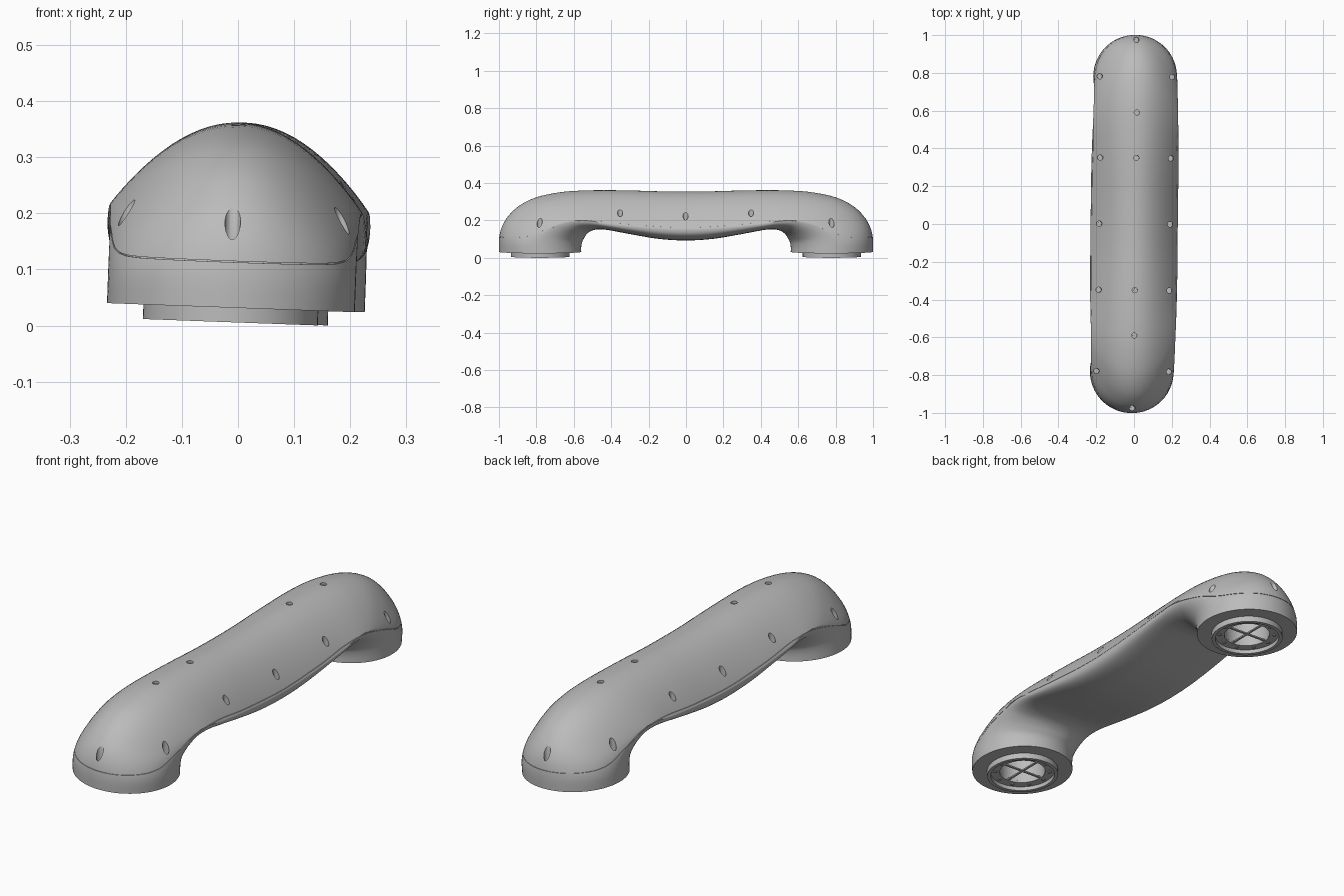
import bpy, bmesh, math
from mathutils import Matrix, Vector

if "Cube" in bpy.data.objects:
    bpy.data.objects.remove(bpy.data.objects["Cube"])

GREY = (0.5, 0.5, 0.5, 1)
mat = bpy.data.materials.new("satin grey")
mat.use_nodes = True
mat.diffuse_color = GREY
mat.node_tree.nodes["Principled BSDF"].inputs["Base Color"].default_value = GREY

LEG_Y = 0.78
BORE_R = 0.1
parts = []


def finish(bm, name, keep=True):
    me = bpy.data.meshes.new(name)
    bm.to_mesh(me)
    bm.free()
    ob = bpy.data.objects.new(name, me)
    bpy.context.collection.objects.link(ob)
    me.materials.append(mat)
    if keep:
        parts.append(ob)
    else:
        ob.hide_render = True
    return ob


def loft(rings):
    """Skin closed rings of equal length and cap both ends."""
    bm = bmesh.new()
    rows = [[bm.verts.new(p) for p in ring] for ring in rings]
    n = len(rows[0])
    for a, b in zip(rows, rows[1:]):
        for i in range(n):
            j = (i + 1) % n
            bm.faces.new((a[i], a[j], b[j], b[i]))
    bm.faces.new(rows[0])
    bm.faces.new(rows[-1])
    bmesh.ops.recalc_face_normals(bm, faces=bm.faces)
    return bm


def smooth_path(pts, steps):
    """Catmull-Rom through tuples of any length."""
    out = []
    for k in range(len(pts) - 1):
        p0, p1, p2 = pts[max(k - 1, 0)], pts[k], pts[k + 1]
        p3 = pts[min(k + 2, len(pts) - 1)]
        for s in range(steps):
            t = s / steps
            out.append([b + 0.5 * t * (c - a + t * (2 * a - 5 * b + 4 * c - d
                        + t * (3 * (b - c) + d - a)))
                        for a, b, c, d in zip(p0, p1, p2, p3)])
    return out + [list(pts[-1])]


def cut(target, cutter):
    mod = target.modifiers.new("cut", 'BOOLEAN')
    mod.operation = 'DIFFERENCE'
    mod.solver = 'EXACT'
    mod.object = cutter
    bpy.context.view_layer.objects.active = target
    bpy.ops.object.modifier_apply(modifier=mod.name)


def add_cylinder(bm, r, x, y, z0, z1, sides=24):
    bmesh.ops.create_cone(bm, cap_ends=True, segments=sides, radius1=r, radius2=r,
                          depth=z1 - z0,
                          matrix=Matrix.Translation((x, y, (z0 + z1) / 2)))


# Arched body: outer y, outer z, inner y, inner z, half width, widest point,
# inner squareness, outer roundness (2 = circle, 1 = parabola)
half = [
    (-1.0, .032, -.56, .032, .221, .5, 2, 2),
    (-1.0, .10, -.56, .06, .221, .5, 2, 2),
    (-.985, .165, -.555, .085, .221, .49, 2, 1.65),
    (-.95, .224, -.545, .105, .221, .46, 2.1, 1.3),
    (-.89, .28, -.535, .122, .222, .41, 2.2, 1.12),
    (-.80, .324, -.52, .137, .223, .36, 2.3, 1.06),
    (-.68, .35, -.50, .148, .225, .30, 2.5, 1.04),
    (-.56, .36, -.47, .154, .227, .24, 2.7, 1.04),
    (-.42, .362, -.42, .152, .229, .19, 2.9, 1.04),
    (-.28, .36, -.28, .126, .231, .22, 3, 1.04),
    (-.14, .356, -.14, .103, .231, .25, 3, 1.04),
    (0, .355, 0, .095, .231, .26, 3, 1.04),
]
stations = half + [(-a, b, -c, *rest) for a, b, c, *rest in half[-2::-1]]


def section(st, n=80):
    yo, zo, yi, zi, w, f, e, q = st
    inner, outer = Vector((0, yi, zi)), Vector((0, yo, zo))
    ring = []
    for i in range(n):
        a = math.tau * i / n
        c, s = math.cos(a), math.sin(a)
        if s >= 0:
            x, k = c, f + (1 - f) * s ** (2 / q)
        else:
            x, k = math.copysign(abs(c) ** (2 / e), c), f - f * (-s) ** (2 / e)
        ring.append(inner.lerp(outer, k) + Vector((w * x, 0, 0)))
    return ring


rings = [section(s) for s in smooth_path(stations, 4)]
body = finish(loft(rings), "arched_body")

# Hairline seam between upper cover and lower housing
bm = loft(rings)
bm.normal_update()
for v in bm.verts:
    v.co -= v.normal * 0.003
core = finish(bm, "seam_core_helper", keep=False)
seam_half = [(-1.2, .113), (-1.0, .113), (-.85, .122), (-.73, .165), (-.58, .203),
             (-.45, .204), (-.25, .183), (0, .17)]
seam = smooth_path(seam_half + [(-y, z) for y, z in seam_half[-2::-1]], 4)
slab = finish(loft([[(-.4, y, z), (.4, y, z), (.4, y, z + .002), (-.4, y, z + .002)]
                    for y, z in seam]), "seam_slab_helper", keep=False)
cut(slab, core)
cut(body, slab)

# Vertical screw holes (x, y, floor height) and the bore in each leg
spots = [(0, .59, .347), (0, .35, .349), (0, .975, .135),
         (.192, .78, .155), (.187, .35, .2), (.188, 0, .178)]
holes = {(sx * x, sy * y, z) for x, y, z in spots for sx in (1, -1) for sy in (1, -1)}
bm = bmesh.new()
for x, y, z in sorted(holes):
    add_cylinder(bm, .014, x, y, z, .5, 20)
for y in (-LEG_Y, LEG_Y):
    add_cylinder(bm, BORE_R, 0, y, -.1, .2, 48)
drill = finish(bm, "drill_helper", keep=False)
cut(body, drill)
for helper in (core, slab, drill):
    bpy.data.objects.remove(helper)

# Screw heads sunk in the holes
bm = bmesh.new()
for x, y, z in sorted(holes):
    add_cylinder(bm, .008, x, y, z - .002, z + .004, 12)
finish(bm, "screw_heads")

# Mounting flange, spokes and bolts under each leg
for side, y in (("front", -LEG_Y), ("back", LEG_Y)):
    profile = [(.156, .04), (.156, .006), (.14, .006), (.14, .024),
               (BORE_R, .024), (BORE_R, .04)]
    bm = bmesh.new()
    verts = [bm.verts.new((r, 0, z)) for r, z in profile]
    edges = [bm.edges.new(pair) for pair in zip(verts, verts[1:] + verts[:1])]
    bmesh.ops.spin(bm, geom=verts + edges, cent=(0, 0, 0), axis=(0, 0, 1),
                   angle=math.tau, steps=64)
    bmesh.ops.remove_doubles(bm, verts=bm.verts, dist=1e-5)
    bmesh.ops.recalc_face_normals(bm, faces=bm.faces)
    bmesh.ops.translate(bm, verts=bm.verts, vec=(0, y, 0))
    finish(bm, side + "_mounting_flange")

    bm = bmesh.new()
    for turn in (0, 90):
        bmesh.ops.create_cube(bm, size=1, matrix=Matrix.Translation((0, y, .028))
                              @ Matrix.Rotation(math.radians(turn), 4, 'Z')
                              @ Matrix.Diagonal((2 * BORE_R, .01, .006, 1)))
    finish(bm, side + "_bore_spokes")

    bm = bmesh.new()
    for k in range(10):
        a = math.tau * k / 10
        add_cylinder(bm, .008, .12 * math.cos(a), y + .12 * math.sin(a), .02, .026, 12)
    finish(bm, side + "_flange_bolts")

# Slight lean and turn of the whole piece, smooth shading
pose = (Matrix.Translation((-.005, 0, 0)) @ Matrix.Rotation(math.radians(-.65), 4, 'Z')
        @ Matrix.Rotation(math.radians(2.1), 4, 'Y'))
bpy.ops.object.select_all(action='DESELECT')
for ob in parts:
    ob.data.transform(pose)
    ob.select_set(True)
bpy.context.view_layer.objects.active = body
bpy.ops.object.shade_smooth_by_angle(angle=math.radians(35))
